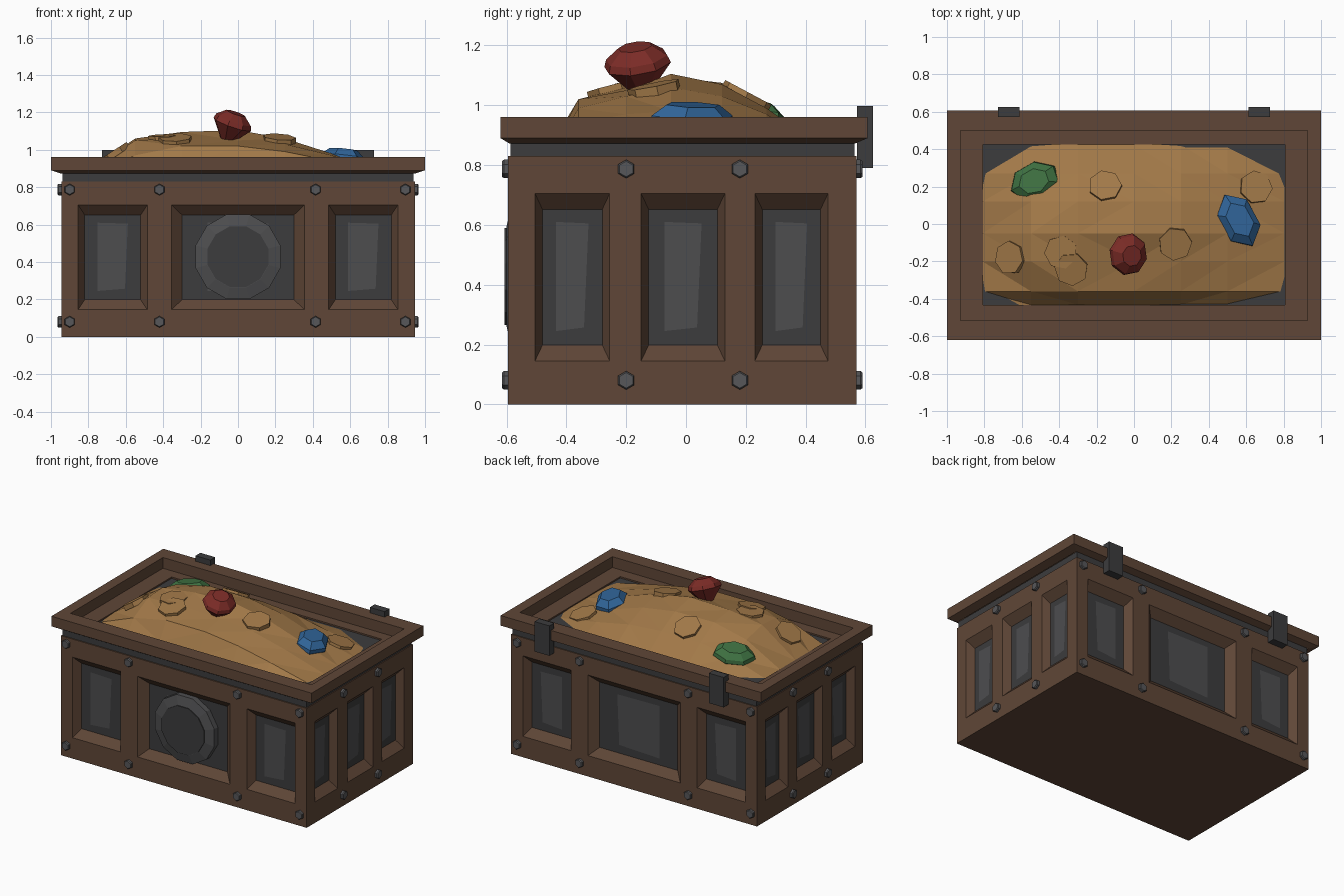
import bpy, bmesh
from math import pi, cos, sin
from mathutils import Vector, Matrix, Euler
from mathutils.bvhtree import BVHTree

if "Cube" in bpy.data.objects:
    bpy.data.objects.remove(bpy.data.objects["Cube"])


def material(name, r, g, b):
    m = bpy.data.materials.new(name)
    m.diffuse_color = (r, g, b, 1)
    m.use_nodes = True
    m.node_tree.nodes["Principled BSDF"].inputs["Base Color"].default_value = m.diffuse_color
    return m


WOOD = material("wood", 0.115, 0.062, 0.038)
DARK = material("dark_iron", 0.045, 0.045, 0.047)
MID = material("mid_iron", 0.075, 0.075, 0.078)
IRON = material("rivet_iron", 0.095, 0.095, 0.1)
GOLD = material("gold", 0.36, 0.19, 0.065)
RED = material("red_gem", 0.2, 0.025, 0.02)
BLUE = material("blue_gem", 0.03, 0.13, 0.32)
GREEN = material("green_gem", 0.05, 0.17, 0.055)


def finish(name, bm, *mats):
    bmesh.ops.recalc_face_normals(bm, faces=bm.faces[:])
    me = bpy.data.meshes.new(name)
    bm.to_mesh(me)
    bm.free()
    for m in mats:
        me.materials.append(m)
    ob = bpy.data.objects.new(name, me)
    bpy.context.collection.objects.link(ob)
    return ob


def skin(bm, rings, cap=True, mat=0):
    """Join closed rings of points with quads, optionally capping the ends."""
    rows = [[bm.verts.new(p) for p in r] for r in rings]
    n = len(rows[0])
    for a, b in zip(rows, rows[1:]):
        for i in range(n):
            j = (i + 1) % n
            bm.faces.new((a[i], a[j], b[j], b[i])).material_index = mat
    if cap:
        bm.faces.new(rows[0][::-1])
        bm.faces.new(rows[-1])


def rect(hx, y0, y1, z):
    return [(-hx, y0, z), (hx, y0, z), (hx, y1, z), (-hx, y1, z)]


def turned(name, n, profile, matrix, mat, phase=0):
    """n-sided turned solid from (radius, height) pairs."""
    bm = bmesh.new()
    skin(bm, [[matrix @ Vector((r * cos(phase + 2 * pi * i / n), r * sin(phase + 2 * pi * i / n), z))
               for i in range(n)] for r, z in profile])
    return finish(name, bm, mat)


# Chest body: four walls with chamfered recessed panels
HX, Y0, Y1, TOP = 0.945, -0.595, 0.57, 0.83
LONG = [(-0.855, -0.485, 0.035), (-0.355, 0.355, 0.055), (0.485, 0.855, 0.035)]
SHORT = [(-0.505, -0.255, 0.025), (-0.15, 0.13, 0.025), (0.23, 0.475, 0.025)]
WALLS = {  # maps (along, height, outward) to world
    "front": (lambda u, z, d: (u, Y0 - d, z), -HX, HX, LONG),
    "back": (lambda u, z, d: (u, Y1 + d, z), -HX, HX, LONG),
    "right": (lambda u, z, d: (HX + d, u, z), Y0, Y1, SHORT),
    "left": (lambda u, z, d: (-HX - d, u, z), Y0, Y1, SHORT),
}
Z0, Z1, DEPTH = 0.145, 0.705, 0.05
body, plates = bmesh.new(), bmesh.new()


def quad(bm, pts, mat=0):
    bm.faces.new([bm.verts.new(p) for p in pts]).material_index = mat


def corners(f, a, b, c, e, d):
    return [f(a, c, d), f(b, c, d), f(b, e, d), f(a, e, d)]


for f, lo, hi, panels in WALLS.values():
    us = [lo] + [u for p in panels for u in p[:2]] + [hi]
    for k, (a, b) in enumerate(zip(us, us[1:])):
        for c, e in ((0, Z0), (Z0, Z1), (Z1, TOP)):
            if k % 2 and c == Z0:
                t = panels[k // 2][2]
                inner = (a + t, b - t, Z0 + 0.053, Z1 - 0.053)
                skin(body, [corners(f, a, b, c, e, 0), corners(f, *inner, -DEPTH)], cap=False)
                quad(body, corners(f, *inner, -DEPTH), 1)
                # paler worn patch, slightly skewed
                w = (inner[1] - inner[0]) * 0.23
                p = (inner[0] + w, inner[1] - w, 0.245, 0.61)
                quad(plates, [f(p[0], p[2], 0.003 - DEPTH), f(p[1] - 0.015, p[2] + 0.012, 0.003 - DEPTH),
                              f(p[1], p[3] - 0.005, 0.003 - DEPTH), f(p[0], p[3], 0.003 - DEPTH)])
            else:
                quad(body, corners(f, a, b, c, e, 0))
bmesh.ops.remove_doubles(body, verts=body.verts[:], dist=1e-4)
bmesh.ops.holes_fill(body, edges=[e for e in body.edges if e.is_boundary], sides=0)
finish("chest_body", body, WOOD, DARK)
# make the patches face outwards
for fc in plates.faces:
    c = fc.calc_center_median()
    fc.normal_update()
    if fc.normal.dot(Vector((c.x if abs(fc.normal.x) > 0.5 else 0, c.y if abs(fc.normal.y) > 0.5 else 0, 0))) < 0:
        fc.normal_flip()
me = bpy.data.meshes.new("panel_patches")
plates.to_mesh(me)
plates.free()
me.materials.append(MID)
bpy.context.collection.objects.link(bpy.data.objects.new("panel_patches", me))

# Iron band under the rim
bm = bmesh.new()
skin(bm, [rect(0.938, -0.587, 0.563, z) for z in (0.82, 0.875)])
finish("iron_band", bm, DARK)

# Wooden rim with stepped inner ledge
bm = bmesh.new()
skin(bm, [rect(0.945, -0.59, 0.565, 0.872), rect(1, -0.62, 0.607, 0.89), rect(1, -0.62, 0.607, 0.96),
          rect(0.927, -0.515, 0.5, 0.96), rect(0.927, -0.515, 0.5, 0.885),
          rect(0.808, -0.432, 0.425, 0.885), rect(0.808, -0.432, 0.425, 0.84)], cap=False)
finish("rim", bm, WOOD)

# Rivets
FACING = {"front": (pi / 2, 0, 0), "back": (-pi / 2, 0, 0), "right": (0, pi / 2, 0), "left": (0, -pi / 2, 0)}
for side, (f, lo, hi, panels) in WALLS.items():
    for u in ((-0.9, -0.42, 0.415, 0.895) if panels is LONG else (-0.2, 0.18)):
        for z in (0.08, 0.787):
            m = Matrix.Translation(f(u, z, 0)) @ Euler(FACING[side]).to_matrix().to_4x4()
            turned(side + "_rivet", 6, [(0.031, -0.01), (0.031, 0.014), (0.026, 0.02)], m, IRON,
                   pi / 6 if panels is LONG else 0)

# Round lock plate
m = Matrix.Translation((0, Y0, 0.428)) @ Euler((pi / 2, 0, 0)).to_matrix().to_4x4()
turned("lock_ring", 12, [(0.235, -DEPTH), (0.235, -0.01), (0.17, 0.006)], m, MID, pi / 12)
turned("lock_disc", 12, [(0.168, -0.02), (0.168, 0.012)], m, DARK, pi / 12)

# Hinges
for s in (-1, 1):
    bm = bmesh.new()
    skin(bm, [[(s * 0.67 + x * 0.057, y, z) for x, y in ((-1, 0.572), (1, 0.572), (1, 0.625), (-1, 0.625))]
              for z in (0.79, 0.998)])
    finish("hinge", bm, DARK)

# Gold heap
XS = (-0.81, -0.55, -0.3, 0, 0.25, 0.5, 0.805)
HEAP = {
    -0.432: (0.86, 0.88, 0.9, 0.88, 0.87, 0.87, 0.86),
    -0.36: (0.87, 0.97, 1.02, 1.02, 0.99, 0.94, 0.87),
    -0.2: (0.88, 1.05, 1.06, 1.05, 1.03, 0.97, 0.88),
    -0.05: (0.88, 1.06, 1.095, 1.105, 1.06, 0.98, 0.88),
    0.12: (0.88, 1.02, 1.075, 1.07, 1.03, 0.95, 0.88),
    0.27: (0.87, 0.95, 0.99, 0.99, 0.97, 0.92, 0.87),
    0.425: (0.86, 0.87, 0.88, 0.88, 0.87, 0.87, 0.86),
}
bm = bmesh.new()
rows = [[bm.verts.new((x, y, z)) for x, z in zip(XS, zs)] for y, zs in HEAP.items()]
for a, b in zip(rows, rows[1:]):
    for i in range(len(XS) - 1):
        bm.faces.new((a[i], a[i + 1], b[i + 1], b[i]))
bmesh.ops.triangulate(bm, faces=bm.faces[:])
tree = BVHTree.FromBMesh(bm)
finish("gold_heap", bm, GOLD)

# Coins lying on the heap
for k, (x, y) in enumerate([(-0.155, 0.2), (-0.66, -0.18), (-0.39, -0.15), (-0.335, -0.24), (0.22, -0.105), (0.65, 0.195)]):
    hit, nor, _, _ = tree.ray_cast(Vector((x, y, 2)), Vector((0, 0, -1)))
    if nor.z < 0:
        nor = -nor
    m = Matrix.Translation(hit) @ Vector((0, 0, 1)).rotation_difference(nor).to_matrix().to_4x4()
    turned("coin", 7, [(0.09, -0.015), (0.09, 0.018)], m, GOLD, k * 0.7)


# Cut gems: narrow base, wide girdle, flat table
def gem(name, n, loc, rot, size, profile, mat):
    m = Matrix.LocRotScale(Vector(loc), Euler(rot), Vector(size))
    turned(name, n, profile, m, mat, pi / n)


gem("red_gem", 8, (-0.035, -0.16, 1.125), (0.2, 0.3, 0.2), (0.108, 0.115, 0.15),
    [(0.3, -0.55), (1, 0.08), (0.92, 0.25), (0.5, 0.5)], RED)
gem("blue_gem", 6, (0.56, 0.02, 0.96), (0, 0.15, 0.5), (0.105, 0.155, 0.1),
    [(0.4, -0.8), (1, -0.2), (1, 0.05), (0.65, 0.42)], BLUE)
gem("green_gem", 7, (-0.53, 0.225, 0.965), (-0.15, -0.1, 0.35), (0.14, 0.11, 0.1),
    [(0.4, -0.8), (1, -0.2), (0.95, 0.05), (0.6, 0.4)], GREEN)
